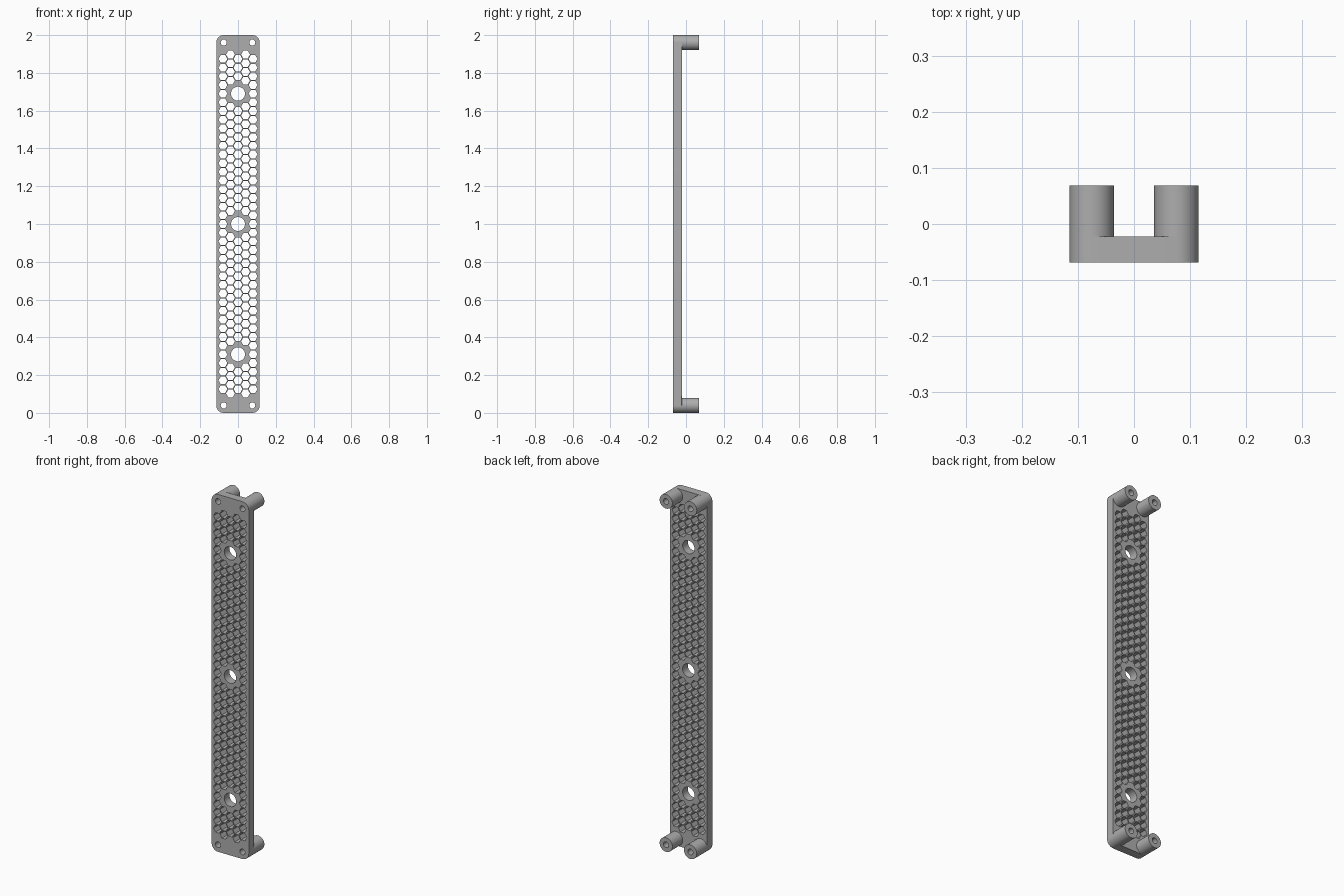
import bpy, bmesh, math
from mathutils import Matrix

cube = bpy.data.objects.get("Cube")
if cube:
    bpy.data.objects.remove(cube, do_unlink=True)

HALF_W, HEIGHT = 0.115, 2.0
FRONT, PLATE_BACK, BACK = -0.069, -0.0225, 0.069
CORNER_R = 0.0395
SCREW_R, PORT_R = 0.016, 0.037
PITCH = 0.046                      # honeycomb spacing
HEX_R = 0.0405 / math.sqrt(3)
MID = HEIGHT / 2
POST_X, POST_Z = HALF_W - CORNER_R, MID - CORNER_R
PORTS = [MID + k * 15 * PITCH for k in (-1, 0, 1)]

grey = bpy.data.materials.new("plain grey")
grey.use_nodes = True
colour = (0.42, 0.42, 0.42, 1)
grey.diffuse_color = colour
grey.node_tree.nodes["Principled BSDF"].inputs["Base Color"].default_value = colour


def ring(x, z, r, sides):
    """Regular polygon outline."""
    return [(x + r * math.cos(math.tau * i / sides),
             z + r * math.sin(math.tau * i / sides)) for i in range(sides)]


def rounded_rect(steps=12):
    """Outline of the plate with rounded corners."""
    pts = []
    for q, (sx, sz) in enumerate([(1, 1), (-1, 1), (-1, -1), (1, -1)]):
        for i in range(steps + 1):
            a = (q + i / steps) * math.pi / 2
            pts.append((sx * POST_X + CORNER_R * math.cos(a),
                        MID + sz * POST_Z + CORNER_R * math.sin(a)))
    return pts


def extrude_profile(name, outlines, y0, y1):
    """Solid from a filled profile with holes, extruded from y0 to y1."""
    curve = bpy.data.curves.new(name, 'CURVE')
    curve.dimensions = '2D'
    curve.fill_mode = 'BOTH'
    curve.extrude = (y1 - y0) / 2
    for outline in outlines:
        spline = curve.splines.new('POLY')
        spline.points.add(len(outline) - 1)
        for p, (x, z) in zip(spline.points, outline):
            p.co = (x, z, 0, 1)
        spline.use_cyclic_u = True
    temp = bpy.data.objects.new(name + "_profile", curve)
    bpy.context.collection.objects.link(temp)
    graph = bpy.context.evaluated_depsgraph_get()
    mesh = bpy.data.meshes.new_from_object(temp.evaluated_get(graph))
    bpy.data.objects.remove(temp, do_unlink=True)

    # Stand the profile upright and weld caps to walls
    mesh.transform(Matrix.Translation((0, (y0 + y1) / 2, 0))
                   @ Matrix.Rotation(math.pi / 2, 4, 'X'))
    bm = bmesh.new()
    bm.from_mesh(mesh)
    bmesh.ops.remove_doubles(bm, verts=bm.verts, dist=1e-5)
    bmesh.ops.recalc_face_normals(bm, faces=bm.faces)
    bm.to_mesh(mesh)
    bm.free()
    mesh.name = name
    mesh.materials.clear()
    mesh.materials.append(grey)
    obj = bpy.data.objects.new(name, mesh)
    bpy.context.collection.objects.link(obj)
    bpy.ops.object.select_all(action='DESELECT')
    obj.select_set(True)
    bpy.context.view_layer.objects.active = obj
    bpy.ops.object.shade_smooth_by_angle(angle=math.radians(30))
    return obj


# Honeycomb openings, left out around the three round ports
holes = []
for col in range(-2, 3):
    x = col * PITCH * math.sqrt(3) / 2
    count = 40 if col % 2 else 39
    for k in range(count):
        z = MID + (k - (count - 1) / 2) * PITCH
        if all(math.hypot(x, z - p) > PITCH * 1.2 for p in PORTS):
            holes.append(ring(x, z, HEX_R, 6))
holes += [ring(0, z, PORT_R, 40) for z in PORTS]

# Four corner posts and their screw holes
posts = {f"{v}_{side}_post": (sx * POST_X, MID + sz * POST_Z)
         for v, sz in (("upper", 1), ("lower", -1))
         for side, sx in (("left", 1), ("right", -1))}
holes += [ring(x, z, SCREW_R, 24) for x, z in posts.values()]

extrude_profile("grille_plate", [rounded_rect()] + holes, FRONT, PLATE_BACK)
for name, (x, z) in posts.items():
    extrude_profile(name, [ring(x, z, CORNER_R, 48), ring(x, z, SCREW_R, 24)],
                    PLATE_BACK, BACK)
